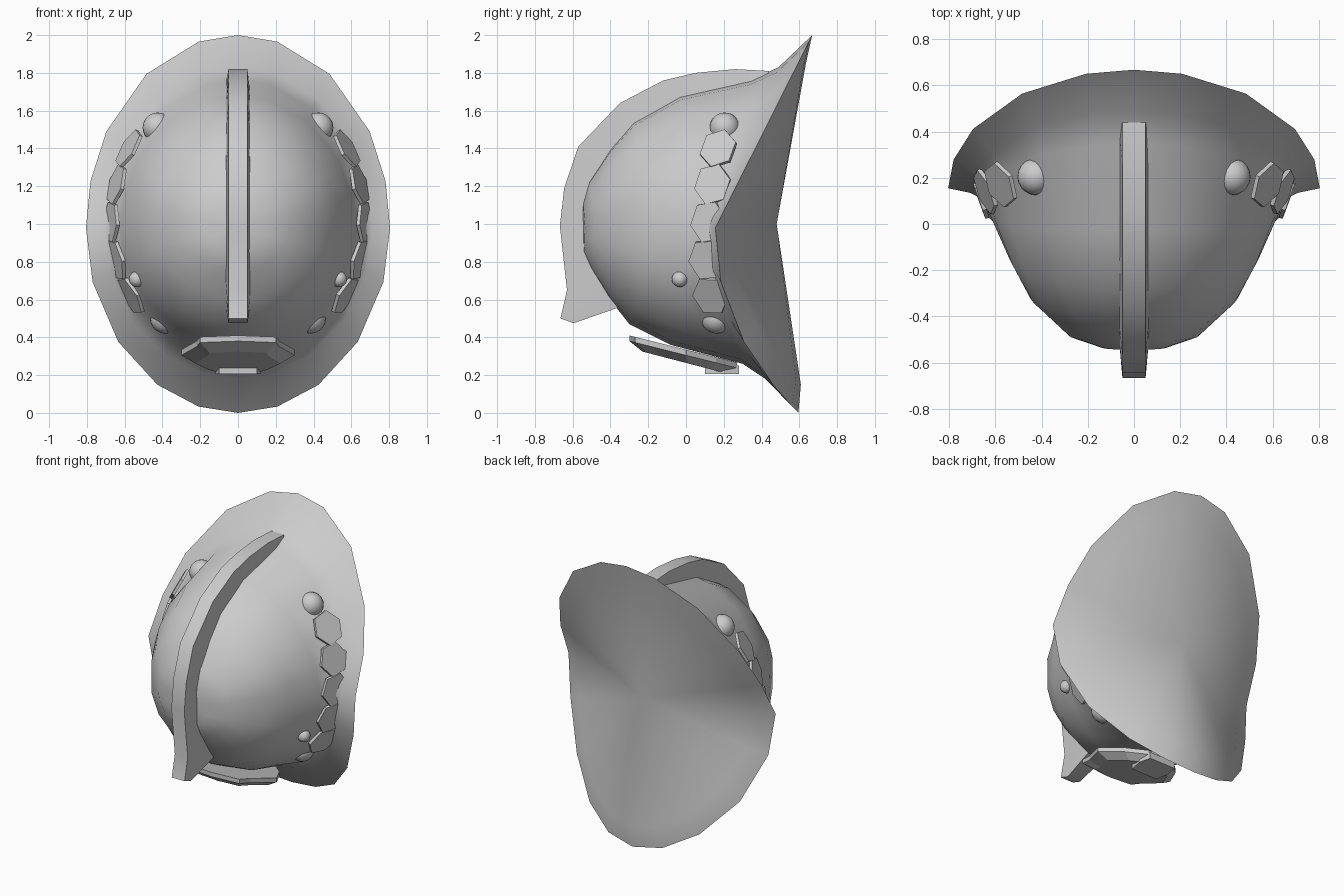
import bpy, bmesh, math
from mathutils import Vector, Matrix

if "Cube" in bpy.data.objects:
    bpy.data.objects.remove(bpy.data.objects["Cube"])


def make(name, verts, faces, smooth=None):
    me = bpy.data.meshes.new(name)
    me.from_pydata(verts, [], faces)
    bm = bmesh.new()
    bm.from_mesh(me)
    bmesh.ops.recalc_face_normals(bm, faces=bm.faces)
    bm.to_mesh(me)
    bm.free()
    ob = bpy.data.objects.new(name, me)
    bpy.context.collection.objects.link(ob)
    if smooth:
        bpy.ops.object.select_all(action='DESELECT')
        ob.select_set(True)
        bpy.context.view_layer.objects.active = ob
        bpy.ops.object.shade_smooth_by_angle(angle=math.radians(smooth))
    return ob


def prism(name, a, b, smooth=None):
    n = len(a)
    faces = [tuple(range(n)), tuple(range(n, 2 * n))]
    faces += [(i, (i + 1) % n, n + (i + 1) % n, n + i) for i in range(n)]
    return make(name, list(a) + list(b), faces, smooth)


# Shell: rings from the dome apex out to the saddle-shaped brim, then closed behind
half = [0, 15, 37, 60, 76, 90, 107, 128, 148, 165, 180]
angles = [math.radians(a) for a in half + [360 - a for a in half[-2:0:-1]]]
N = len(angles)


def ring(sx, sy, ty, tz, by, bz, power=1.0, zm=0.98):
    # power shapes how the side sweeps back towards the bottom point
    pts = []
    for a in angles:
        c = math.cos(a)
        ey, ez, e = (ty, tz, 1.0) if c > 0 else (by, bz, power)
        pts.append((sx * math.sin(a), sy + (ey - sy) * abs(c) ** e, zm + (ez - zm) * abs(c)))
    return pts


rings = [
    ring(.14, -.535, -.545, 1.12, -.54, .84),
    ring(.28, -.485, -.51, 1.23, -.50, .76),
    ring(.45, -.32, -.40, 1.40, -.41, .61),
    ring(.54, -.15, -.28, 1.54, -.30, .47),
    ring(.62, .03, -.03, 1.68, -.08, .36, 1.3),
    ring(.66, .11, .35, 1.765, .30, .26, 1.8),
    ring(.71, .135, .49, 1.83, .42, .18, 2.1),
    ring(.805, .155, .668, 2.0, .595, 0.0, 2.2),
    ring(.68, .21, .635, 1.85, .608, .15, 1.9),
]
verts = [(0, -.548, .98)] + [p for r in rings for p in r] + [(0, .48, 1.0)]
faces = []
for i in range(N):
    j = (i + 1) % N
    faces.append((0, 1 + i, 1 + j))
    for k in range(len(rings) - 1):
        o = 1 + k * N
        faces.append((o + i, o + j, o + N + j, o + N + i))
    o = 1 + (len(rings) - 1) * N
    faces.append((o + i, o + j, len(verts) - 1))
make("helmet_shell", verts, faces, 50)

# Crest: tapered band following the dome's centre line
outer = [(.44, 1.81), (.26, 1.82), (.05, 1.80), (-.12, 1.76), (-.35, 1.64), (-.57, 1.41),
         (-.645, 1.19), (-.668, .99), (-.63, .65), (-.665, .50), (-.595, .475)]
inner = [(.42, 1.74), (.26, 1.69), (.07, 1.65), (-.1, 1.59), (-.27, 1.48), (-.43, 1.3),
         (-.49, 1.16), (-.5, .98), (-.45, .7), (-.40, .62), (-.35, .56)]
cv = []
for (oy, oz), (iy, iz) in zip(outer, inner):
    cv += [(-.05, oy, oz), (.05, oy, oz), (.065, iy, iz), (-.065, iy, iz)]
cf = [(0, 1, 2, 3), tuple(range(len(cv) - 4, len(cv)))]
for k in range(len(outer) - 1):
    for i in range(4):
        j = (i + 1) % 4
        cf.append((4 * k + i, 4 * k + j, 4 * k + 4 + j, 4 * k + 4 + i))
make("crest", cv, cf, 40)


# Side chains of thin hexagonal plates, partly sunk into the dome
def hex_plate(name, c, side):
    c = Vector(c)
    n = Vector((c.x, -.24, (c.z - 1) * .85)).normalized()
    t = Vector((0, 1, 0))
    u = (t - n * t.dot(n)).normalized()
    v = n.cross(u)

    def loop(r, h):
        out = []
        for k in range(6):
            a = math.radians(60 * k + 8)
            p = c + u * r * math.cos(a) + v * r * 1.12 * math.sin(a) + n * h
            out.append((p.x * side, p.y, p.z))
        return out
    prism(name, loop(.104, -.012), loop(.102, .006))


def ball(name, c, r):
    bm = bmesh.new()
    bmesh.ops.create_uvsphere(bm, u_segments=20, v_segments=12, radius=r,
                              matrix=Matrix.Translation(c))
    me = bpy.data.meshes.new(name)
    bm.to_mesh(me)
    bm.free()
    for p in me.polygons:
        p.use_smooth = True
    bpy.context.collection.objects.link(bpy.data.objects.new(name, me))


plates = [(.58, .17, 1.40), (.645, .14, 1.21), (.672, .12, 1.01), (.645, .11, .81), (.57, .13, .62)]
for s in (1, -1):
    for i, c in enumerate(plates):
        hex_plate(f"chain_plate_{i}", c, s)
    ball("upper_chain_knob", (.425 * s, .205, 1.51), .08)
    ball("lower_chain_knob", (.385 * s, .16, .50), .08)
    ball("rivet", (.535 * s, -.033, .708), .042)

# Plate under the front, with a tapered lower face
right = [(0, -.30), (.2, -.27), (.22, -.18), (.30, 0), (.21, .16), (.10, .27)]
outline = right + [(-x, y) for x, y in right[:0:-1]]
top = [(x, y, .335 - .25 * y) for x, y in outline]
mid = [(x, y, z - .03) for x, y, z in top]
low = [(x * .75, y * .8 + .01, .262 - .26 * y * .8) for x, y in outline]
prism("peak_plate", top, mid)
prism("peak_plate_underside", mid, low)

# Small rear tab of the lower plate
tab = [(-.1, .1), (.1, .1), (.12, .2), (.1, .28), (-.1, .28), (-.12, .2)]
prism("peak_tab", [(x, y, .205) for x, y in tab], [(x, y, .25) for x, y in tab])
